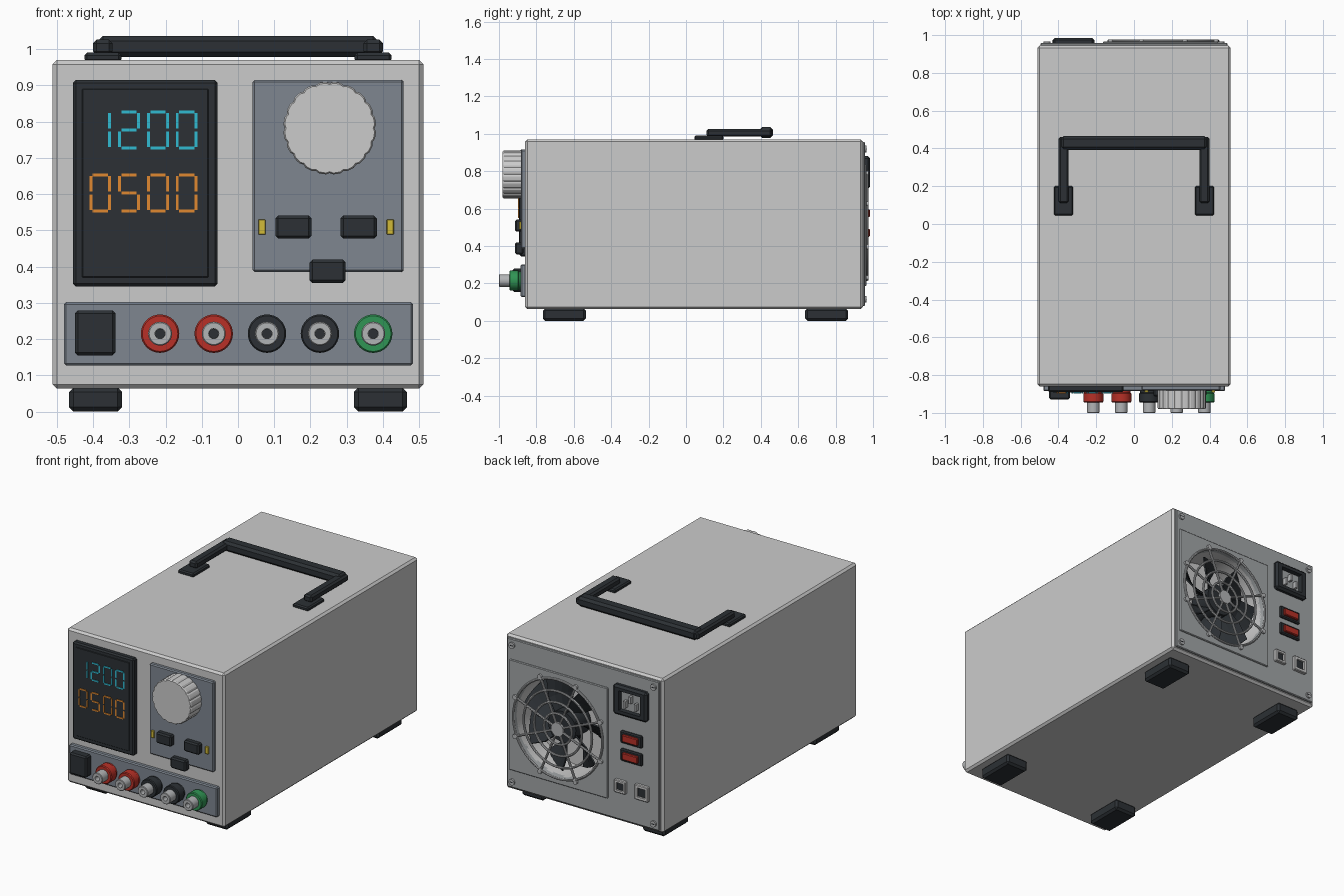
import bpy, bmesh
from math import pi, sin, cos
from mathutils import Matrix

if "Cube" in bpy.data.objects:
    bpy.data.objects.remove(bpy.data.objects["Cube"])


def mat(name, r, g, b):
    m = bpy.data.materials.new(name)
    m.diffuse_color = (r, g, b, 1)
    m.use_nodes = True
    m.node_tree.nodes["Principled BSDF"].inputs["Base Color"].default_value = m.diffuse_color
    return m


DARK = mat("dark_plastic", .025, .03, .035)
SLATE = mat("slate_panel", .21, .24, .28)
PANEL = mat("rear_grey", .36, .38, .39)
LIGHT = mat("light_grey", .6, .62, .63)
METAL = mat("metal", .45, .46, .47)
RED = mat("red", .48, .03, .02)
GREEN = mat("green", .03, .3, .09)
CYAN = mat("cyan_glow", .03, .5, .65)
ORANGE = mat("orange_glow", .75, .25, .03)
YELLOW = mat("yellow", .65, .5, .04)


def finish(name, bm, m, smooth=False):
    bmesh.ops.remove_doubles(bm, verts=bm.verts, dist=1e-5)
    bmesh.ops.recalc_face_normals(bm, faces=bm.faces)
    me = bpy.data.meshes.new(name)
    bm.to_mesh(me)
    bm.free()
    ob = bpy.data.objects.new(name, me)
    bpy.context.collection.objects.link(ob)
    if m:
        me.materials.append(m)
    if smooth:
        bpy.ops.object.select_all(action='DESELECT')
        ob.select_set(True)
        bpy.context.view_layer.objects.active = ob
        bpy.ops.object.shade_smooth_by_angle(angle=.6)
    return ob


def box(name, x0, x1, y0, y1, z0, z1, m=None, bev=0.0, seg=1):
    bm = bmesh.new()
    bmesh.ops.create_cube(bm, size=1)
    for v in bm.verts:
        v.co = ((x0 + x1) / 2 + v.co.x * (x1 - x0), (y0 + y1) / 2 + v.co.y * (y1 - y0),
                (z0 + z1) / 2 + v.co.z * (z1 - z0))
    if bev:
        bmesh.ops.bevel(bm, geom=bm.edges[:], offset=bev, segments=seg, affect='EDGES', profile=.5)
    return finish(name, bm, m)


def lathe(name, x, z, profile, m=None, n=32, flute=0.0):
    """Revolve (radius, y) points about an axis along y; flute dents every 4th column."""
    bm = bmesh.new()
    rows = []
    for r, y in profile:
        row = []
        for i in range(n):
            a = 2 * pi * i / n
            rr = max(r - (flute if i % 4 == 0 else 0), 0)
            row.append(bm.verts.new((x + rr * cos(a), y, z + rr * sin(a))))
        rows.append(row)
    for a, b in zip(rows, rows[1:]):
        for i in range(n):
            j = (i + 1) % n
            bm.faces.new((a[i], a[j], b[j], b[i]))
    return finish(name, bm, m, smooth=not flute)


def disc(name, x, z, r, y0, y1, m=None, n=24):
    return lathe(name, x, z, [(0, y0), (r, y0), (r, y1), (0, y1)], m, n)


def cut(ob, cutter):
    mod = ob.modifiers.new("cut", 'BOOLEAN')
    mod.operation, mod.solver, mod.object = 'DIFFERENCE', 'EXACT', cutter
    bpy.context.view_layer.objects.active = ob
    bpy.ops.object.modifier_apply(modifier="cut")


def remove(ob):
    bpy.data.objects.remove(ob)


# Case, rear panel and fan plate share one round fan opening
FX, FZ = .155, .51
case = box("case", -.512, .512, -.86, .945, .063, .97, None, .012)
rear = box("rear_panel", -.495, .495, .93, .957, .08, .955, PANEL, .004)
plate = box("fan_plate", FX - .32, FX + .32, .94, .965, FZ - .325, FZ + .325, PANEL, .004)
hole = disc("fan_hole_cutter", FX, FZ, .285, .78, 1.1, n=48)
for ob in (case, rear, plate):
    cut(ob, hole)
remove(hole)

# Fan hub and twisted blades
disc("fan_hub", FX, FZ, .09, .79, .93, DARK, 32)
bm = bmesh.new()
for k in range(7):
    rows = []
    for s in range(5):
        t = s / 4
        row = []
        for r, sweep in ((.08, 0), (.17, .1), (.265, .25)):
            a = 2 * pi * k / 7 + t * .62 + sweep
            row.append(bm.verts.new((FX + r * cos(a), .92 - .09 * t, FZ + r * sin(a))))
        rows.append(row)
    for a, b in zip(rows, rows[1:]):
        for i in range(2):
            bm.faces.new((a[i], a[i + 1], b[i + 1], b[i]))
blades = finish("fan_blades", bm, DARK)
blades.modifiers.new("thick", 'SOLIDIFY').thickness = .008

# Wire fan guard
for r in (.29, .222, .155, .09):
    n = 48
    lathe("guard_ring", FX, FZ, [(r + .007 * cos(i * pi / 4), .969 + .007 * sin(i * pi / 4))
                                 for i in range(9)], METAL, n)
disc("guard_centre", FX, FZ, .04, .962, .976, METAL)
for k in range(8):
    bm = bmesh.new()
    a = 2 * pi * k / 8 + pi / 8
    bmesh.ops.create_cone(bm, cap_ends=True, segments=8, radius1=.007, radius2=.007, depth=.27)
    bm.transform(Matrix.Translation((FX, .967, FZ)) @ Matrix.Rotation(a, 4, 'Y')
                 @ Matrix.Translation((0, 0, .17)))
    finish("guard_spoke", bm, METAL, True)
    disc("guard_clip", FX + .302 * sin(a), FZ + .302 * cos(a), .013, .96, .976, METAL, 12)

# Rear corner screws with slots
for x in (-.46, .46):
    for z in (.115, .918):
        disc("rear_screw", x, z, .018, .95, .966, METAL, 16)
        box("screw_slot", x - .012, x + .012, .96, .967, z - .002, z + .002, DARK)

# Mains inlet with recessed pins
inlet = box("mains_inlet", -.43, -.21, .94, .985, .705, .88, DARK, .012)
c = box("inlet_cutter", -.39, -.25, .952, 1.1, .735, .85)
cut(inlet, c)
remove(c)
for x, z in ((-.355, .775), (-.285, .775), (-.32, .81)):
    box("inlet_pin", x - .007, x + .007, .945, .982, z - .02, z + .02, METAL)

# Rear rocker switches
for z in (.575, .47):
    box("rear_switch_housing", -.39, -.25, .945, .97, z - .036, z + .036, DARK, .006)
    box("rear_switch_rocker", -.37, -.27, .955, .983, z - .021, z + .021, RED, .004)

# Data ports
for x, h in ((-.25, .037), (-.39, .044)):
    p = box("data_port", x - h, x + h, .945, .975, .28 - h, .28 + h, LIGHT, .004)
    q = h * .6
    c = box("port_cutter", x - q, x + q, .96, 1.1, .28 - q, .28 + q)
    cut(p, c)
    remove(c)
    box("port_core", x - q, x + q, .95, .964, .28 - q, .28 + q, DARK)

# Front panels
box("display_bezel", -.455, -.056, -.89, -.85, .345, .915, DARK, .008)
box("display_glass", -.43, -.082, -.893, -.88, .37, .89, DARK, .002)
box("control_panel", .04, .457, -.882, -.85, .385, .915, SLATE, .006)
box("terminal_panel", -.48, .483, -.884, -.85, .127, .302, SLATE, .006)

# Seven-segment readouts: segments a..g as (x0, x1, z0, z1) in digit cells
W, H, T = .052, .1, .004
SEG = {'a': (.005, W - .005, H - T, H + T), 'd': (.005, W - .005, -T, T),
       'g': (.005, W - .005, H / 2 - T, H / 2 + T),
       'f': (-T, T, H / 2 + .004, H - .003), 'e': (-T, T, .003, H / 2 - .004),
       'b': (W - T, W + T, H / 2 + .004, H - .003), 'c': (W - T, W + T, .003, H / 2 - .004)}
ZERO = 'abcdef'
for base, cells, m in ((.727, ('bc', 'abged', ZERO, ZERO), CYAN),
                       (.553, (ZERO, 'afgcd', ZERO, ZERO), ORANGE)):
    for i, cell in enumerate(cells):
        ox = -.406 + .0795 * i
        for s in cell:
            x0, x1, z0, z1 = SEG[s]
            box("readout_segment", ox + x0, ox + x1, -.897, -.89, base + z0, base + z1, m)

# Fluted control knob
lathe("control_knob", .253, .782, [(0, -.87), (.126, -.87), (.128, -.885), (.128, -.974),
                                   (.124, -.98), (0, -.98)], LIGHT, 80, .004)

# Control buttons and indicators
for x, z in ((.153, .509), (.333, .509), (.247, .387)):
    box("control_button", x - .05, x + .05, -.914, -.87, z - .032, z + .032, DARK, .008)
for x in (.066, .42):
    box("indicator", x - .01, x + .01, -.892, -.87, .488, .53, YELLOW, .002)

# Power button
box("power_button", -.45, -.338, -.928, -.87, .155, .279, DARK, .008)

# Binding posts
for x, m in zip((-.215, -.067, .08, .226, .373), (RED, RED, DARK, DARK, GREEN)):
    lathe("post_collar", x, .215, [(0, -.87), (.048, -.87), (.048, -.893), (.053, -.897),
                                   (.053, -.94), (.049, -.945), (0, -.945)], m)
    lathe("post_tip", x, .215, [(.033, -.93), (.033, -.997), (.03, -1), (.014, -1),
                                (.014, -.96), (0, -.96)], METAL)
    disc("post_socket", x, .215, .0138, -.97, -.95, DARK, 16)

# Feet
for x in (-.393, .393):
    for y in (-.65, .752):
        box("foot", x - .073, x + .073, y - .115, y + .115, 0, .066, DARK, .012)

# Folding carry handle
for s in (-1, 1):
    x = s * .373
    box("handle_mount", x - .051, x + .051, .045, .2, .965, .99, DARK, .007)
    box("handle_arm", x - .027, x + .027, .11, .46, .984, 1.026, DARK, .01)
box("handle_bar", -.387, .387, .393, .465, .978, 1.036, DARK, .014)
